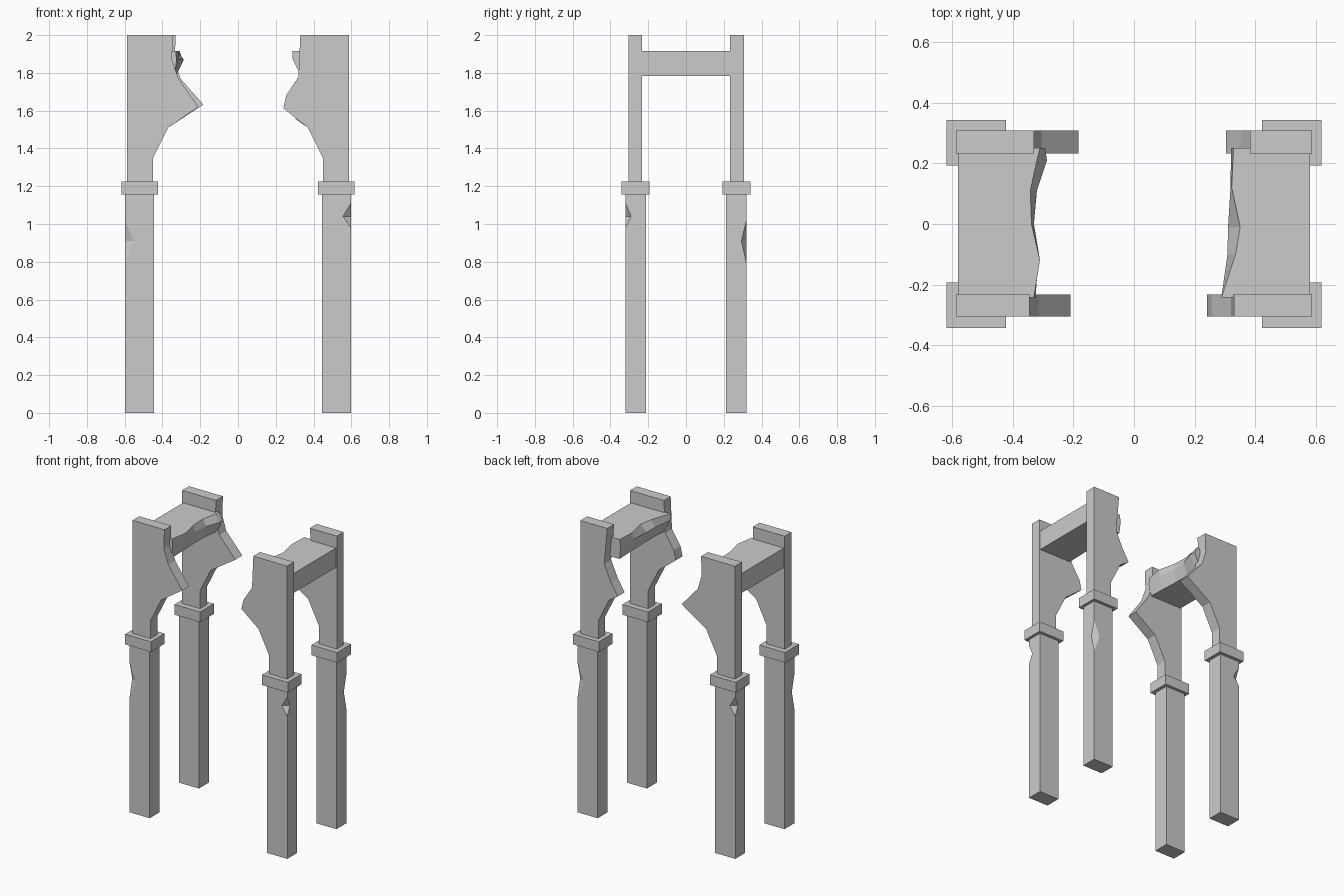
import bpy

if "Cube" in bpy.data.objects:
    bpy.data.objects.remove(bpy.data.objects["Cube"])


def make(name, verts, faces):
    mesh = bpy.data.meshes.new(name)
    mesh.from_pydata(verts, [], faces)
    mesh.update()
    obj = bpy.data.objects.new(name, mesh)
    bpy.context.collection.objects.link(obj)
    return obj


def fix_normals(obj):
    import bmesh
    bm = bmesh.new()
    bm.from_mesh(obj.data)
    bmesh.ops.recalc_face_normals(bm, faces=bm.faces)
    bm.to_mesh(obj.data)
    bm.free()


def loft(name, rings):
    """Closed solid through rings of equal length."""
    n = len(rings[0])
    verts = [p for r in rings for p in r]
    faces = [tuple(range(n)), tuple(range(len(verts) - n, len(verts)))]
    for k in range(len(rings) - 1):
        for i in range(n):
            a, b = k * n + i, k * n + (i + 1) % n
            faces.append((a, b, b + n, a + n))
    fix_normals(make(name, verts, faces))


def box(name, x0, x1, y0, y1, z0, z1):
    loft(name, [[(x0, y0, z), (x1, y0, z), (x1, y1, z), (x0, y1, z)] for z in (z0, z1)])


def post(name, sx, sy, z_low, z_mid, z_high, dx, dy):
    """Square post with a chip knocked out of its outer corner."""
    xi, xo, yi, yo, h = 0.446, 0.598, 0.213, 0.32, 1.17
    v = [(xi, yi, 0), (xo, yi, 0), (xo, yo, 0), (xi, yo, 0),
         (xi, yi, h), (xo, yi, h), (xo, yo, h), (xi, yo, h),
         (xo, yo, z_low), (xo, yo, z_high),
         (xo - dx, yo, z_mid), (xo, yo - dy, z_mid)]
    f = [(0, 3, 2, 1), (4, 5, 6, 7), (0, 1, 5, 4), (0, 4, 7, 3),
         (1, 2, 8, 11, 9, 6, 5), (3, 7, 6, 9, 10, 8, 2),
         (9, 11, 10), (8, 10, 11)]
    fix_normals(make(name, [(x * sx, y * sy, z) for x, y, z in v], f))


# Four posts with collars; chips match on diagonal corners
for sx, side in ((-1, "left"), (1, "right")):
    for sy, end in ((-1, "front"), (1, "back")):
        chip = (0.79, 0.91, 1.02, 0.045, 0.027) if sx == sy else (0.98, 1.04, 1.11, 0.042, 0.03)
        post(f"{end}_{side}_post", sx, sy, *chip)
        xs = sorted((sx * 0.4225, sx * 0.6175))
        ys = sorted((sy * 0.193, sy * 0.342))
        box(f"{end}_{side}_collar", *xs, *ys, 1.155, 1.225)

# Broken arch halves: shared underside curve, individual fracture edge (x, z)
fractures = {
    ("front", -1): [(0.21, 1.62), (0.315, 1.77), (0.35, 1.87), (0.345, 2)],
    ("back", -1): [(0.183, 1.632), (0.305, 1.77), (0.335, 1.87), (0.33, 2)],
    ("front", 1): [(0.24, 1.613), (0.255, 1.68), (0.32, 1.78), (0.33, 2)],
    ("back", 1): [(0.303, 1.555), (0.355, 1.64), (0.405, 1.75), (0.382, 2)],
}
for (end, sx), edge in fractures.items():
    profile = [(0.587, 1.2), (0.45, 1.2), (0.45, 1.35), (0.37, 1.51)] + edge + [(0.587, 2)]
    ys = (-0.305, -0.232) if end == "front" else (0.233, 0.308)
    loft(f"{end}_{'left' if sx < 0 else 'right'}_arch",
         [[(sx * x, y, z) for x, z in profile] for y in ys])

# Broken slabs between the arches: (y, x at top, x at middle, x at bottom)
slabs = {
    -1: [(-0.243, 0.33, 0.325, 0.335), (-0.12, 0.31, 0.315, 0.34), (0.0, 0.338, 0.33, 0.345),
         (0.11, 0.342, 0.32, 0.345), (0.21, 0.32, 0.287, 0.335), (0.25, 0.31, 0.293, 0.33)],
    1: [(-0.243, 0.288, 0.29, 0.335), (-0.1, 0.335, 0.308, 0.34), (-0.01, 0.35, 0.31, 0.34),
        (0.12, 0.322, 0.318, 0.335), (0.25, 0.328, 0.32, 0.33)],
}
for sx, cuts in slabs.items():
    loft("left_slab" if sx < 0 else "right_slab",
         [[(sx * 0.58, y, 1.783), (sx * 0.58, y, 1.917), (sx * t, y, 1.917),
           (sx * m, y, 1.87), (sx * b, y, 1.783)] for y, t, m, b in cuts])
